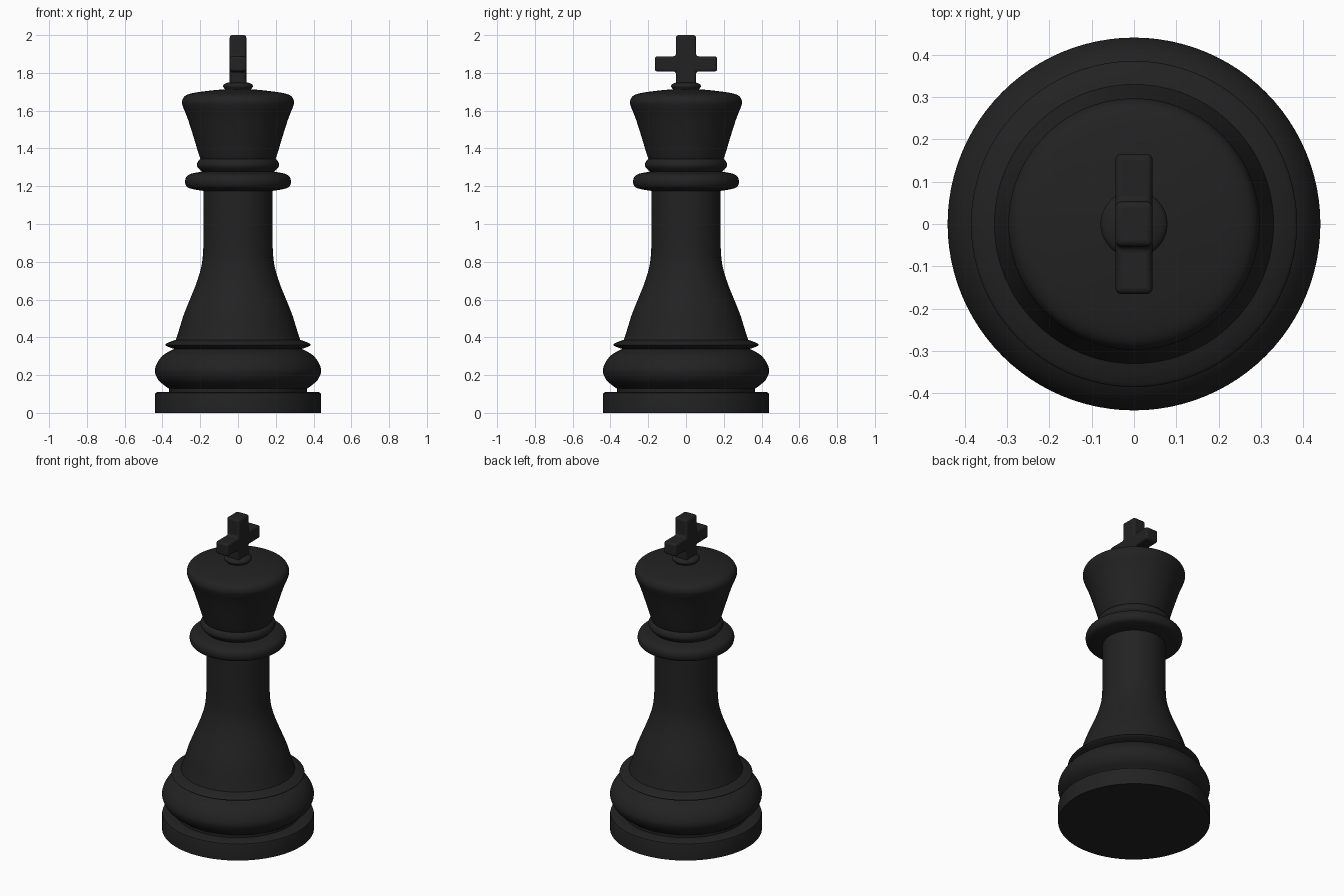
import bpy, bmesh
from math import sin, cos, pi, radians
from mathutils import Vector

cube = bpy.data.objects.get("Cube")
if cube:
    bpy.data.objects.remove(cube, do_unlink=True)

# Single dark material
black = bpy.data.materials.new("black")
black.use_nodes = True
colour = (0.016, 0.016, 0.016, 1)
black.diffuse_color = colour
bsdf = black.node_tree.nodes["Principled BSDF"]
bsdf.inputs["Base Color"].default_value = colour
bsdf.inputs["Roughness"].default_value = 0.5


def finish(name, bm):
    bmesh.ops.recalc_face_normals(bm, faces=bm.faces)
    mesh = bpy.data.meshes.new(name)
    bm.to_mesh(mesh)
    bm.free()
    mesh.materials.append(black)
    ob = bpy.data.objects.new(name, mesh)
    bpy.context.collection.objects.link(ob)
    bpy.ops.object.select_all(action='DESELECT')
    ob.select_set(True)
    bpy.context.view_layer.objects.active = ob
    return ob


def smooth_curve(points, steps=6):
    """Catmull-Rom curve through the profile points."""
    p = [Vector(q) for q in points]
    p = [p[0] * 2 - p[1]] + p + [p[-1] * 2 - p[-2]]
    out = []
    for a, b, c, d in zip(p, p[1:], p[2:], p[3:]):
        for i in range(steps):
            t = i / steps
            out.append((b * 2 + (c - a) * t + (a * 2 - b * 5 + c * 4 - d) * t * t
                        + (b * 3 - a - c * 3 + d) * t ** 3) / 2)
    return out + [p[-2]]


def lathe(name, points, curved=True, segments=96):
    """Turn an (r, z) profile about the z axis and cap both ends."""
    profile = smooth_curve(points) if curved else points
    bm = bmesh.new()
    rings = []
    for r, z in profile:
        rings.append([bm.verts.new((r * cos(2 * pi * i / segments),
                                    r * sin(2 * pi * i / segments), z))
                      for i in range(segments)])
    for low, high in zip(rings, rings[1:]):
        for i in range(segments):
            j = (i + 1) % segments
            bm.faces.new((low[i], low[j], high[j], high[i]))
    bm.faces.new(rings[0][::-1])
    bm.faces.new(rings[-1])
    finish(name, bm)
    bpy.ops.object.shade_smooth_by_angle(angle=radians(35))


# Foot and turned mouldings
lathe("base_disc", [(.44, 0), (.44, .095), (.437, .105), (.428, .11), (.36, .112)], False)
lathe("base_groove", [(.365, .1), (.365, .15)], False)
lathe("base_bulge", [(.36, .125), (.385, .142), (.422, .175), (.44, .222),
                     (.425, .27), (.39, .31), (.335, .34)])
lathe("base_ring", [(.33, .338), (.355, .344), (.385, .36), (.36, .376), (.325, .388)])

# Flared column
lathe("column", [(.335, .37), (.312, .44), (.287, .52), (.255, .6), (.219, .69),
                 (.193, .78), (.184, .87), (.182, 1), (.182, 1.1), (.182, 1.2)])

# Collar under the head
lathe("collar", [(.18, 1.175), (.23, 1.183), (.268, 1.195), (.28, 1.22),
                 (.273, 1.25), (.245, 1.267), (.185, 1.278)])
lathe("neck_ring", [(.18, 1.27), (.195, 1.28), (.213, 1.3), (.217, 1.316),
                    (.21, 1.334), (.195, 1.347)])

# Crown and its small seat
lathe("crown", [(.19, 1.335), (.203, 1.355), (.235, 1.46), (.267, 1.56), (.291, 1.62),
                (.296, 1.65), (.28, 1.678), (.235, 1.694), (.14, 1.707), (.06, 1.714)])
lathe("cross_seat", [(.06, 1.7), (.071, 1.715), (.079, 1.73), (.071, 1.742), (.05, 1.75)])


# Cross with softened edges, extruded from its outline
def cross():
    post, arm, foot, low, high, top = .053, .165, 1.73, 1.807, 1.888, 2
    half = [(post, foot), (post, low), (arm, low), (arm, high), (post, high), (post, top)]
    outline = half + [(-y, z) for y, z in reversed(half)]
    bm = bmesh.new()
    face = bm.faces.new([bm.verts.new((-.044, y, z)) for y, z in outline])
    new = bmesh.ops.extrude_face_region(bm, geom=[face])["geom"]
    bmesh.ops.translate(bm, vec=(.088, 0, 0),
                        verts=[v for v in new if isinstance(v, bmesh.types.BMVert)])
    ob = finish("cross", bm)
    bevel = ob.modifiers.new("soft_edges", 'BEVEL')
    bevel.width = .014
    bevel.segments = 4
    bevel.limit_method = 'ANGLE'
    bpy.ops.object.shade_smooth_by_angle(angle=radians(35))


cross()
